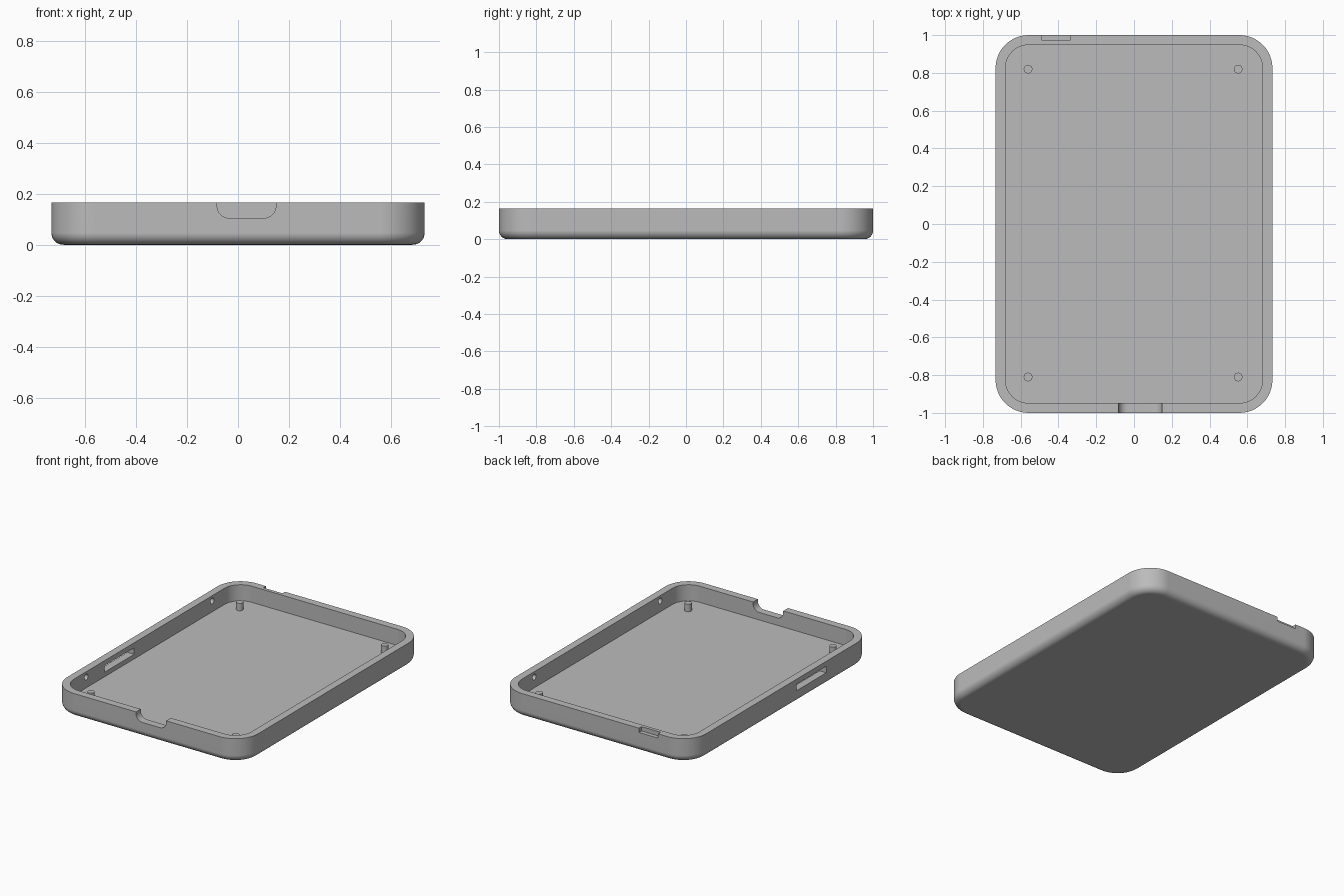
import bpy, bmesh, math
from mathutils import Matrix

if "Cube" in bpy.data.objects:
    bpy.data.objects.remove(bpy.data.objects["Cube"], do_unlink=True)

HALF_X, HALF_Y, TOP = 0.733, 1.0, 0.165
CORNER, FILLET, WALL, FLOOR = 0.175, 0.047, 0.052, 0.053

grey = bpy.data.materials.new("plain grey")
grey.use_nodes = True
grey.diffuse_color = (0.5, 0.5, 0.5, 1)
grey.node_tree.nodes["Principled BSDF"].inputs["Base Color"].default_value = (0.5, 0.5, 0.5, 1)


def finish(bm, name):
    bmesh.ops.recalc_face_normals(bm, faces=bm.faces)
    mesh = bpy.data.meshes.new(name)
    bm.to_mesh(mesh)
    bm.free()
    mesh.materials.append(grey)
    obj = bpy.data.objects.new(name, mesh)
    bpy.context.collection.objects.link(obj)
    return obj


def activate(obj):
    bpy.ops.object.select_all(action='DESELECT')
    obj.select_set(True)
    bpy.context.view_layer.objects.active = obj


def rounded_ring(bm, inset, z, steps=12):
    r = CORNER - inset
    ring = []
    for i, (sx, sy) in enumerate([(1, 1), (-1, 1), (-1, -1), (1, -1)]):
        for k in range(steps + 1):
            a = math.pi / 2 * (i + k / steps)
            ring.append(bm.verts.new((sx * (HALF_X - CORNER) + r * math.cos(a),
                                      sy * (HALF_Y - CORNER) + r * math.sin(a), z)))
    return ring


def box(name, x0, x1, y0, y1, z0, z1):
    bm = bmesh.new()
    bmesh.ops.create_cube(bm, size=1)
    bmesh.ops.scale(bm, vec=(x1 - x0, y1 - y0, z1 - z0), verts=bm.verts)
    bmesh.ops.translate(bm, vec=((x0 + x1) / 2, (y0 + y1) / 2, (z0 + z1) / 2), verts=bm.verts)
    return finish(bm, name)


def cylinder(name, radius, depth, matrix, segments=24):
    bm = bmesh.new()
    bmesh.ops.create_cone(bm, cap_ends=True, segments=segments, radius1=radius,
                          radius2=radius, depth=depth, matrix=matrix)
    return finish(bm, name)


# Tray shell: filleted underside, outer wall, flat rim, inner wall, floor
bm = bmesh.new()
levels = []
for k in range(9):
    a = math.pi / 2 * k / 8
    levels.append((FILLET * (1 - math.sin(a)), FILLET * (1 - math.cos(a))))
levels += [(0, TOP), (WALL, TOP), (WALL, FLOOR)]
rings = [rounded_ring(bm, *level) for level in levels]
for low, high in zip(rings, rings[1:]):
    for i in range(len(low)):
        j = (i + 1) % len(low)
        bm.faces.new((low[i], low[j], high[j], high[i]))
bm.faces.new(rings[0])
bm.faces.new(rings[-1])
tray = finish(bm, "tray_shell")

cutters = []

# Front notch with rounded lower corners
bm = bmesh.new()
left, right, bottom, r = -0.082, 0.149, 0.105, 0.047
outline = [(right, TOP + 0.1), (left, TOP + 0.1)]
for cx, start in ((left + r, math.pi), (right - r, 1.5 * math.pi)):
    for k in range(9):
        a = start + math.pi / 2 * k / 8
        outline.append((cx + r * math.cos(a), bottom + r + r * math.sin(a)))
face = bm.faces.new([bm.verts.new((x, -HALF_Y - 0.1, z)) for x, z in outline])
extruded = bmesh.ops.extrude_face_region(bm, geom=[face])["geom"]
bmesh.ops.translate(bm, vec=(0, 0.2, 0),
                    verts=[v for v in extruded if isinstance(v, bmesh.types.BMVert)])
cutters.append(finish(bm, "front_notch_cutter"))

# Shallow recess in the back rim and through slot in one side wall
cutters.append(box("back_recess_cutter", -0.487, -0.34, 0.972, 1.1, 0.135, 0.3))
cutters.append(box("side_slot_cutter", -0.8, -0.63, -0.49, -0.165, 0.085, 0.13))

# Blind dimples inside both side walls
for sx in (-1, 1):
    for sy in (-1, 1):
        place = Matrix.Translation((sx * (HALF_X - WALL), sy * 0.69, 0.128)) @ Matrix.Rotation(math.pi / 2, 4, 'Y')
        cutters.append(cylinder("dimple_cutter", 0.02, 0.05, place, 16))

activate(tray)
for cutter in cutters:
    cutter.hide_render = True
    mod = tray.modifiers.new("cut", 'BOOLEAN')
    mod.operation, mod.solver, mod.object = 'DIFFERENCE', 'EXACT', cutter
    bpy.ops.object.modifier_apply(modifier=mod.name)
for cutter in cutters:
    bpy.data.objects.remove(cutter, do_unlink=True)

# Standoff pegs near the floor corners
parts = [tray]
for x in (-0.561, 0.551):
    for y in (-0.81, 0.82):
        parts.append(cylinder("standoff_peg", 0.023, 0.065, Matrix.Translation((x, y, 0.0725))))

# Smooth curves with crisp edges
for part in parts:
    activate(part)
    bpy.ops.object.shade_smooth_by_angle(angle=math.radians(30))
    weighted = part.modifiers.new("even_normals", 'WEIGHTED_NORMAL')
    weighted.keep_sharp = True
